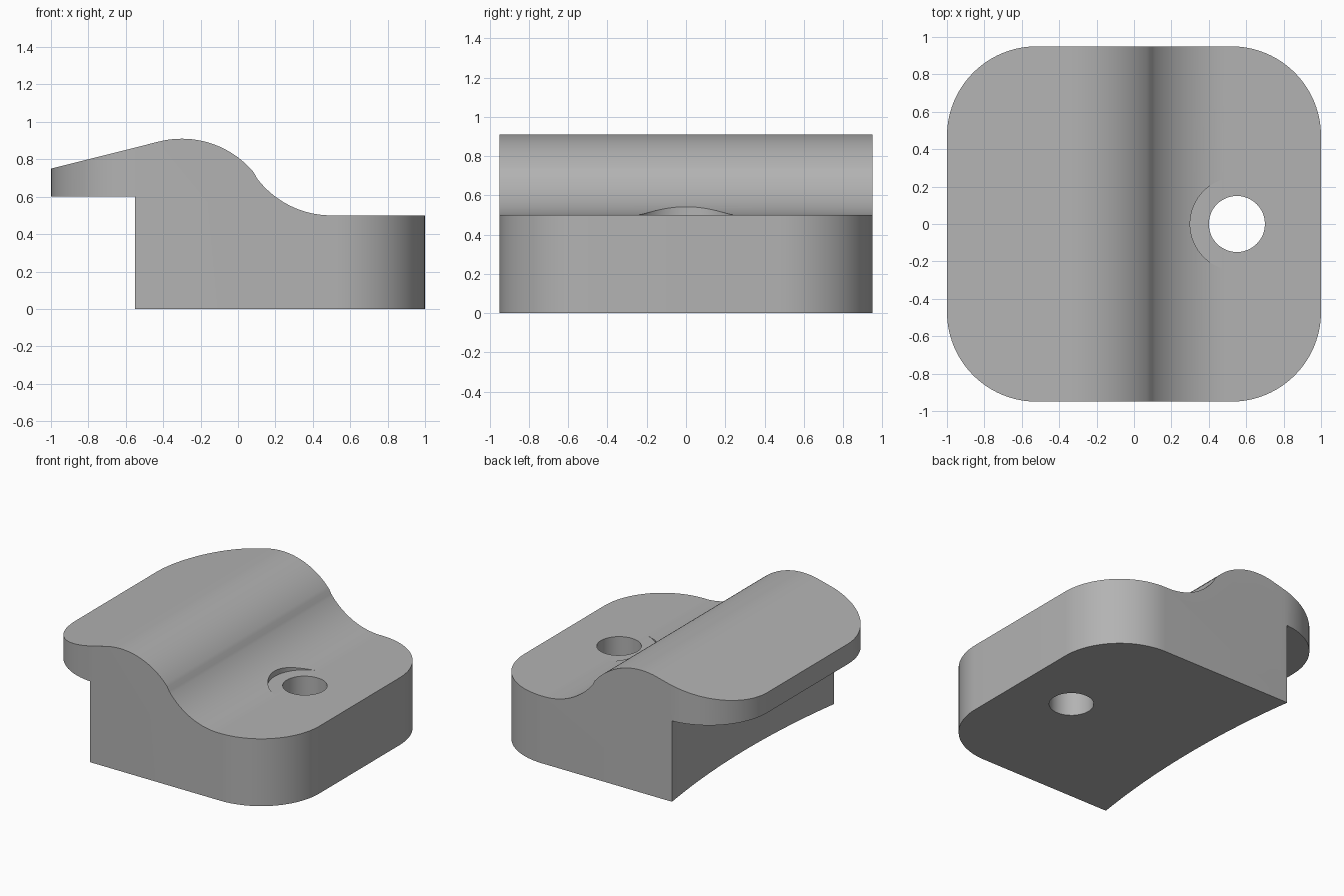
import bpy, bmesh
from math import sin, cos, pi, atan2, sqrt, radians
from mathutils import Vector

cube = bpy.data.objects.get("Cube")
if cube:
    bpy.data.objects.remove(cube, do_unlink=True)

grey = bpy.data.materials.new("machined grey")
grey.use_nodes = True
grey.diffuse_color = (0.45, 0.45, 0.45, 1)
grey.node_tree.nodes["Principled BSDF"].inputs["Base Color"].default_value = (0.45, 0.45, 0.45, 1)


def arc(cx, cy, r, start, end, steps=24):
    """Points along an arc, angles in radians."""
    angles = [start + (end - start) * i / steps for i in range(steps + 1)]
    return [(cx + r * cos(a), cy + r * sin(a)) for a in angles]


def prism(name, outline, low, high, axis="Z"):
    """Extrude an outline along z, or an x-z outline along y."""
    bm = bmesh.new()
    place = (lambda p: (p[0], p[1], low)) if axis == "Z" else (lambda p: (p[0], low, p[1]))
    face = bm.faces.new([bm.verts.new(place(p)) for p in outline])
    grown = bmesh.ops.extrude_face_region(bm, geom=[face])
    shift = Vector((0, 0, high - low) if axis == "Z" else (0, high - low, 0))
    bmesh.ops.translate(bm, vec=shift, verts=[g for g in grown["geom"] if isinstance(g, bmesh.types.BMVert)])
    bmesh.ops.recalc_face_normals(bm, faces=bm.faces)
    mesh = bpy.data.meshes.new(name)
    bm.to_mesh(mesh)
    bm.free()
    mesh.materials.append(grey)
    obj = bpy.data.objects.new(name, mesh)
    bpy.context.collection.objects.link(obj)
    return obj


def cut(target, cutter, operation="DIFFERENCE"):
    """Apply a boolean and discard the cutter."""
    cutter.hide_render = True
    mod = target.modifiers.new("cut", "BOOLEAN")
    mod.object, mod.operation, mod.solver = cutter, operation, "EXACT"
    bpy.context.view_layer.objects.active = target
    bpy.ops.object.modifier_apply(modifier=mod.name)
    bpy.data.objects.remove(cutter, do_unlink=True)


# Side profile: sloped nose, round crest, hollow, flat toe
slope = atan2(0.25, 1)
bend = atan2(0.3, 0.4)
profile = [(1.1, 0), (1.1, 0.5)]
profile += arc(0.5, 1.0, 0.5, -pi / 2, -pi + bend)
profile += arc(-0.3, 0.41, 0.5, bend, pi / 2 + slope)[1:]
profile += [(-1.1, 0.725), (-1.1, 0)]
clamp = prism("clamp_body", profile, -1.1, 1.1, "Y")

# Rounded plan outline
r = 0.48
plan = []
for k, (sx, sy) in enumerate([(1, 1), (-1, 1), (-1, -1), (1, -1)]):
    plan += arc(sx * (1 - r), sy * (0.95 - r), r, k * pi / 2, (k + 1) * pi / 2)
cut(clamp, prism("plan_outline", plan, -0.1, 1.2), "INTERSECT")

# Undercut below the nose, with a shallow hollow rear wall
half, depth = 0.95, 0.07
radius = (half ** 2 + depth ** 2) / (2 * depth)
spread = atan2(half, radius - depth) * 1.05
undercut = arc(-0.55 + depth - radius, 0, radius, -spread, spread)
undercut += [(-1.2, 1.1), (-1.2, -1.1)]
cut(clamp, prism("undercut", undercut, -0.1, 0.6))

# Bolt hole and the seat for its head
cut(clamp, prism("bolt_hole", arc(0.55, 0, 0.15, 0, 2 * pi, 48)[:-1], -0.1, 1.2))
cut(clamp, prism("bolt_seat", arc(0.55, 0, 0.25, 0, 2 * pi, 64)[:-1], 0.501, 1.2))

bpy.ops.object.select_all(action="DESELECT")
clamp.select_set(True)
bpy.context.view_layer.objects.active = clamp
bpy.ops.object.shade_smooth_by_angle(angle=radians(30))
